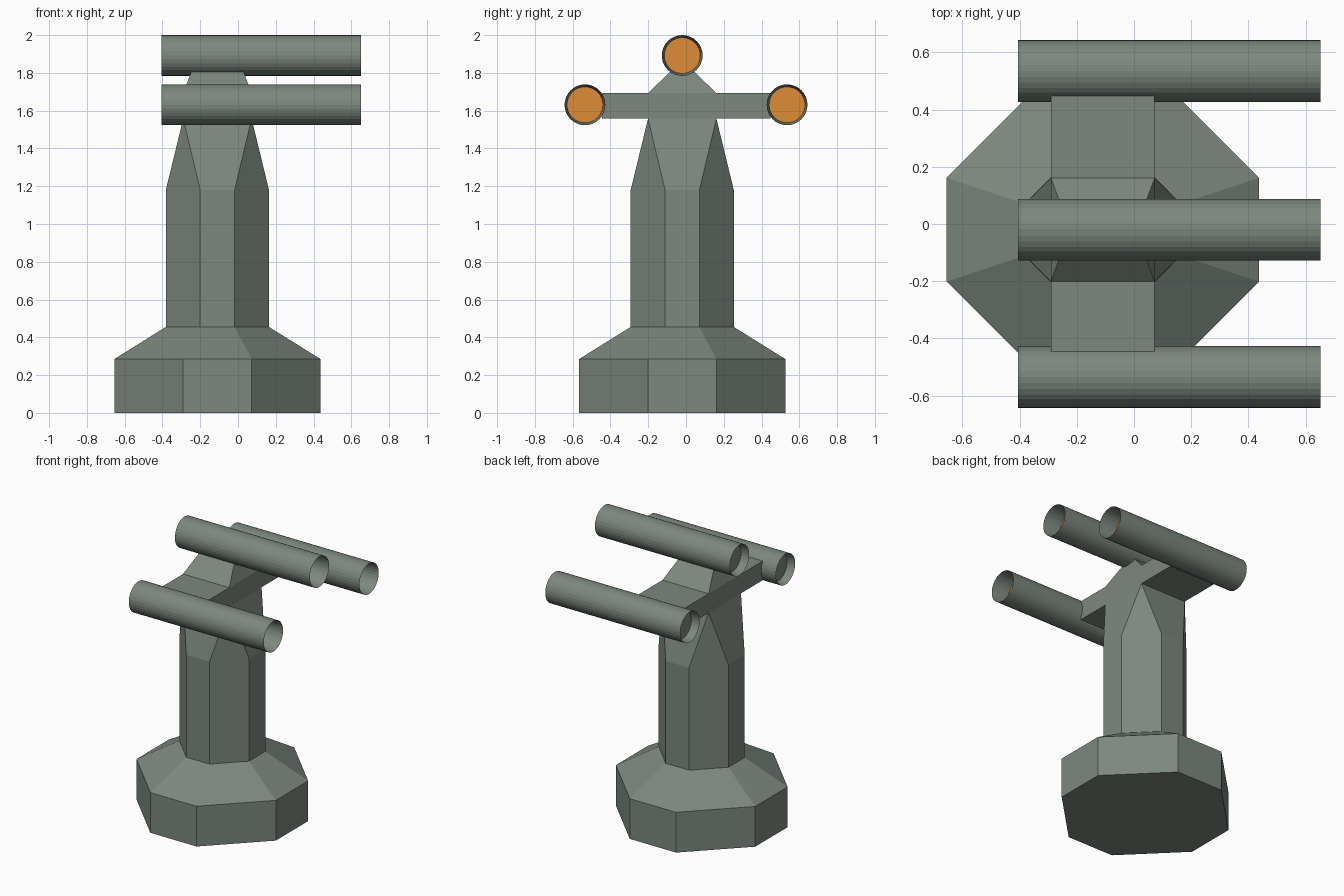
import bpy, bmesh
from math import sin, cos, tau

if "Cube" in bpy.data.objects:
    bpy.data.objects.remove(bpy.data.objects["Cube"])

CX, CY = -0.109, -0.02   # tower axis


def material(name, r, g, b):
    m = bpy.data.materials.new(name)
    m.diffuse_color = (r, g, b, 1)
    m.use_nodes = True
    m.node_tree.nodes["Principled BSDF"].inputs["Base Color"].default_value = m.diffuse_color
    return m


paint = material("grey_green", 0.205, 0.245, 0.21)
glow = material("orange", 0.74, 0.265, 0.037)


def make_object(name, bm):
    bmesh.ops.remove_doubles(bm, verts=bm.verts, dist=1e-5)
    bmesh.ops.recalc_face_normals(bm, faces=bm.faces)
    mesh = bpy.data.meshes.new(name)
    bm.to_mesh(mesh)
    bm.free()
    mesh.materials.append(paint)
    obj = bpy.data.objects.new(name, mesh)
    bpy.context.collection.objects.link(obj)
    return obj


def loft(name, rings):
    """Skin a list of equal-length point rings and cap both ends."""
    bm = bmesh.new()
    vs = [[bm.verts.new(p) for p in ring] for ring in rings]
    n = len(rings[0])
    for a, b in zip(vs, vs[1:]):
        for i in range(n):
            j = (i + 1) % n
            bm.faces.new((a[i], a[j], b[j], b[i]))
    bm.faces.new(vs[0])
    bm.faces.new(vs[-1])
    return make_object(name, bm)


def octagon(hx, hy, cx, cy, z):
    pts = [(hx, -cy), (hx, cy), (cx, hy), (-cx, hy),
           (-hx, cy), (-hx, -cy), (-cx, -hy), (cx, -hy)]
    return [(CX + x, CY + y, z) for x, y in pts]


def circle(x, r, y, z, n=32):
    return [(x, y + r * cos(tau * i / n), z + r * sin(tau * i / n)) for i in range(n)]


# Tower: octagonal base and column, corners closing into a square head
loft("tower", [octagon(*p) for p in [
    (0.546, 0.546, 0.181, 0.181, 0),
    (0.546, 0.546, 0.181, 0.181, 0.285),
    (0.273, 0.273, 0.091, 0.091, 0.455),
    (0.273, 0.273, 0.091, 0.091, 1.18),
    (0.181, 0.181, 0.181, 0.181, 1.558),
    (0.181, 0.181, 0.181, 0.181, 1.693),
    (0.137, 0.06, 0.137, 0.06, 1.81)]])

# Side arms carrying the outer tubes
for name, y0, y1 in [("arm_front", -0.201, -0.445), ("arm_back", 0.161, 0.448)]:
    loft(name, [[(x, y, z) for x, z in
                 [(-0.29, 1.558), (0.072, 1.558), (0.072, 1.693), (-0.29, 1.693)]]
                for y in (y0, y1)])

# Launch tubes: thin lips, recessed end plates, orange plate at the muzzle
for name, y, z in [("front", -0.535, 1.631), ("top", -0.02, 1.892), ("back", 0.535, 1.631)]:
    profile = [(-0.35, 0.095), (-0.405, 0.108), (0.652, 0.108), (0.525, 0.095)]
    tube = loft("tube_" + name, [circle(x, r, y, z) for x, r in profile])
    tube.data.materials.append(glow)
    for f in tube.data.polygons:
        if len(f.vertices) > 4 and f.center.x > 0:
            f.material_index = 1
